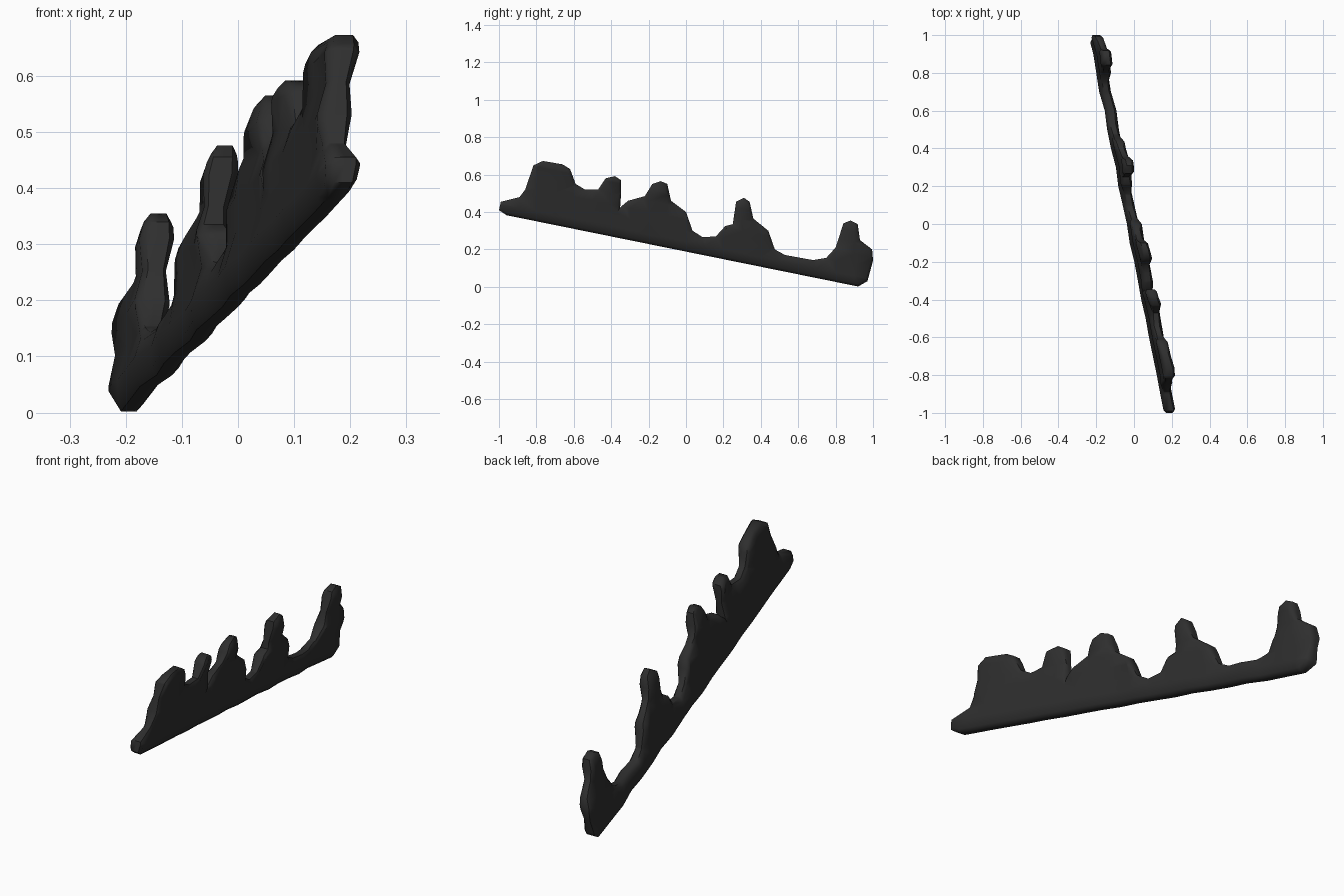
import bpy, bmesh, math
from mathutils import Vector

if "Cube" in bpy.data.objects:
    bpy.data.objects.remove(bpy.data.objects["Cube"])

# Jagged side outline (y, z)
OUTLINE = [
    (-1, .41), (-.99, .455), (-.89, .48), (-.86, .52), (-.815, .65), (-.765, .673),
    (-.66, .655), (-.62, .63), (-.59, .55), (-.54, .52), (-.47, .52), (-.43, .58),
    (-.38, .592), (-.347, .57), (-.347, .50), (-.352, .425), (-.31, .46), (-.22, .485),
    (-.18, .55), (-.135, .565), (-.10, .55), (-.08, .46), (0, .40), (.035, .30),
    (.09, .265), (.16, .27), (.21, .325), (.25, .335), (.268, .455), (.31, .476),
    (.34, .455), (.36, .365), (.44, .30), (.475, .20), (.53, .17), (.68, .143),
    (.75, .155), (.80, .21), (.842, .34), (.88, .355), (.918, .335), (.93, .25),
    (.995, .20), (1, .14), (.97, .03), (.92, .002), (-.96, .383)]


def base(y):
    return .19 - .203 * y


bm = bmesh.new()
face = bm.faces.new([bm.verts.new((0, y, z)) for y, z in OUTLINE])

# Rounded rim: two insets stepping out to full depth
for width, depth in ((.007, .65), (.013, 1.0)):
    bmesh.ops.inset_region(bm, faces=[face], thickness=width, depth=0,
                           use_boundary=True, use_even_offset=True)
    for v in face.verts:
        v.co.x = depth

# Cut the side into bands so it can swell and pinch
cuts = [(Vector((0, 0, .19 + h)), Vector((0, .203, 1))) for h in (.05, .11, .17, .23, .29)]
cuts += [(Vector((0, -.9 + .1 * i, 0)), Vector((0, 1, 0))) for i in range(19)]
for co, no in cuts:
    bmesh.ops.bisect_plane(bm, geom=bm.verts[:] + bm.edges[:] + bm.faces[:],
                           plane_co=co, plane_no=no, dist=1e-5)
bmesh.ops.triangulate(bm, faces=bm.faces[:])

# Opposite side
dup = bmesh.ops.duplicate(bm, geom=bm.verts[:] + bm.edges[:] + bm.faces[:])["geom"]
for e in dup:
    if isinstance(e, bmesh.types.BMVert):
        e.co.x *= -1
bmesh.ops.remove_doubles(bm, verts=bm.verts[:], dist=1e-5)

# Knobbly thickness, lean towards the top, diagonal run
for v in bm.verts:
    x, y, z = v.co
    h = z - base(y)
    t = .026 + .005 * math.cos(math.tau * (h - .29) / .12)
    wave = .004 * math.sin(y * 23) + .003 * math.sin(y * 41 + 1)
    v.co.x = x * t + wave - .2 * y - .016 + .14 * h
bmesh.ops.recalc_face_normals(bm, faces=bm.faces[:])

mesh = bpy.data.meshes.new("jagged_ridge")
bm.to_mesh(mesh)
bm.free()
ridge = bpy.data.objects.new("jagged_ridge", mesh)
bpy.context.collection.objects.link(ridge)

mat = bpy.data.materials.new("charcoal")
mat.diffuse_color = (.028, .028, .028, 1)
mat.use_nodes = True
mat.node_tree.nodes["Principled BSDF"].inputs["Base Color"].default_value = mat.diffuse_color
mesh.materials.append(mat)

bpy.context.view_layer.objects.active = ridge
ridge.select_set(True)
bpy.ops.object.shade_smooth_by_angle(angle=math.radians(50))
